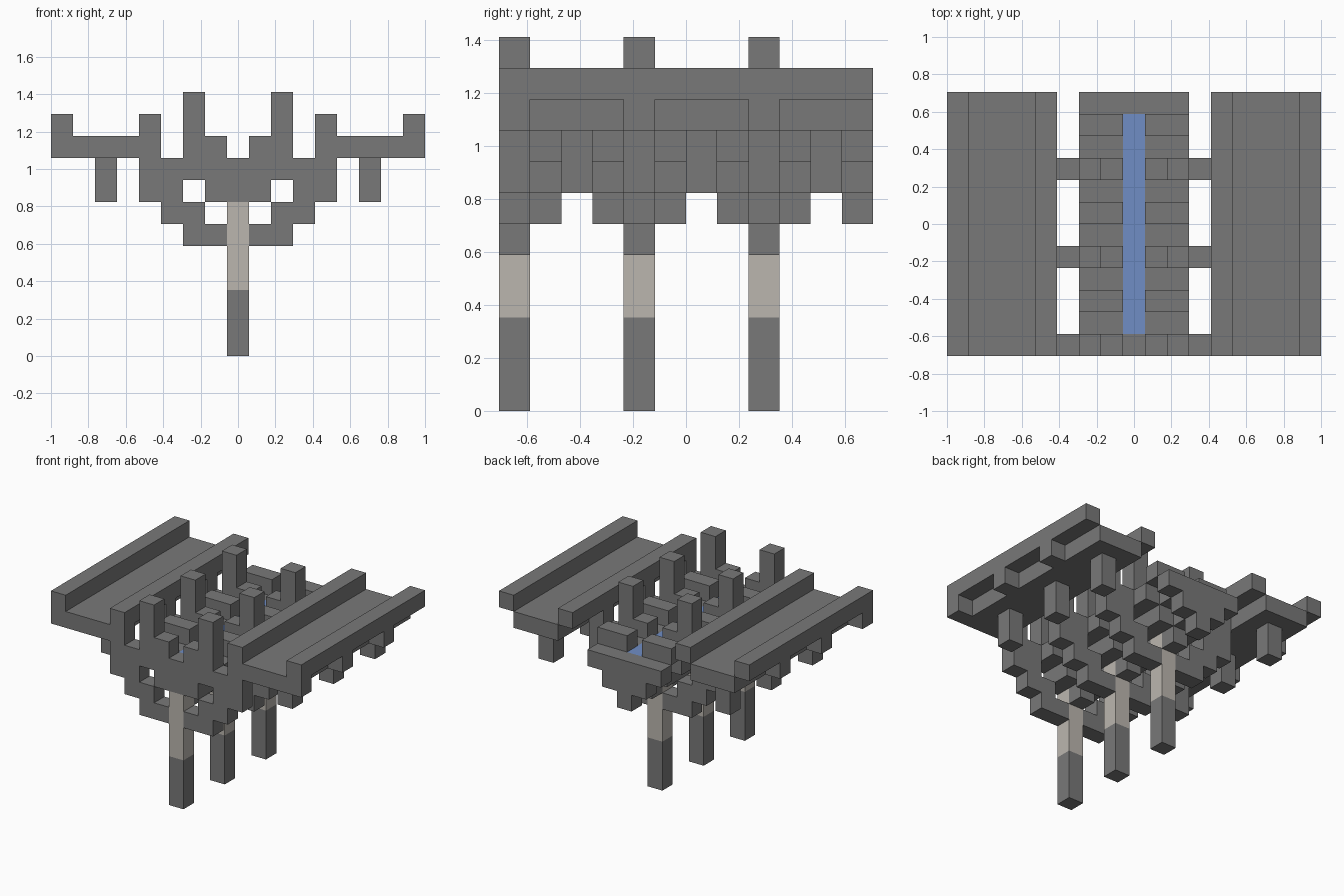
import bpy
import bmesh
from mathutils import Vector

cube = bpy.data.objects.get("Cube")
if cube:
    bpy.data.objects.remove(cube, do_unlink=True)

WIDTH, DEPTH = 17, 12          # size of the block grid
UNIT = 2 / WIDTH               # edge of one block
BAYS = range(0, DEPTH, 4)      # rows that carry a support frame


def make_material(name, color):
    mat = bpy.data.materials.new(name)
    mat.use_nodes = True
    mat.diffuse_color = (*color, 1)
    bsdf = mat.node_tree.nodes["Principled BSDF"]
    bsdf.inputs["Base Color"].default_value = (*color, 1)
    bsdf.inputs["Roughness"].default_value = 0.9
    return mat


stone = make_material("grey stone", (0.19, 0.19, 0.19))
plaster = make_material("pale plaster", (0.50, 0.47, 0.43))
water = make_material("blue water", (0.16, 0.27, 0.56))

cells = {}   # block position -> part name
paint = {}   # part name -> material


def fill(part, mat, columns, rows, levels):
    """Fill blocks, mirrored across the centre plane; first part keeps a block."""
    paint[part] = mat
    for i in columns:
        for j in rows:
            for k in levels:
                for side in (i, -i):
                    cells.setdefault((side, j, k), part)


# Water running along the channel between its end walls
fill("water_channel", water, [0], range(1, DEPTH - 1), [8])

# Posts below each frame
fill("post_foot", stone, [0], BAYS, range(0, 3))
fill("post_shaft", plaster, [0], BAYS, range(3, 7))

# Stepped braces, cross beams and uprights of each frame
for step in range(3):
    fill("frame_brace", stone, [step + 1, step + 2], BAYS, [step + 5])
fill("frame_beam", stone, range(0, 5), BAYS, [8])
fill("frame_beam", stone, [0, 1], BAYS, [7])
fill("frame_upright", stone, [1, 2], BAYS, [9])
fill("frame_upright", stone, [2], BAYS, [10, 11])

# V-shaped trough, with every middle row of a bay raised by one block
for row in range(DEPTH):
    if row % 4 == 0:
        continue
    lift = 1 if row % 4 == 2 else 0
    fill("trough", stone, [0], [row], [6 + lift])
    fill("trough", stone, [0, 1], [row], [7 + lift])
    top = [1, 2] if lift else [0, 1, 2]
    fill("trough", stone, top, [row], [8 + lift])

# Side walkways with rails, rail brackets and hanging blocks
fill("walkway_floor", stone, range(5, 8), range(DEPTH), [9])
fill("walkway_rail", stone, [4, 8], range(DEPTH), [10])
fill("rail_bracket", stone, [4, 8], BAYS, [9])
fill("hanging_block", stone, [6], range(2, DEPTH, 4), [7, 8])


def build(part):
    """Make one mesh from the exposed faces of a part's blocks."""
    bm = bmesh.new()
    for cell, owner in cells.items():
        if owner != part:
            continue
        centre = Vector(cell) + Vector((0, 0.5 - DEPTH / 2, 0.5))
        for axis in range(3):
            for sign in (-1, 1):
                normal = Vector((0, 0, 0))
                normal[axis] = sign
                if tuple(int(c + n) for c, n in zip(cell, normal)) in cells:
                    continue
                u = Vector((0, 0, 0))
                u[(axis + 1) % 3] = 0.5
                v = normal.cross(u)
                mid = centre + normal / 2
                corners = (mid - u - v, mid + u - v, mid + u + v, mid - u + v)
                bm.faces.new([bm.verts.new(p * UNIT) for p in corners])
    bmesh.ops.remove_doubles(bm, verts=bm.verts, dist=UNIT / 100)
    mesh = bpy.data.meshes.new(part)
    bm.to_mesh(mesh)
    bm.free()
    mesh.materials.append(paint[part])
    bpy.context.collection.objects.link(bpy.data.objects.new(part, mesh))


for part in paint:
    build(part)
